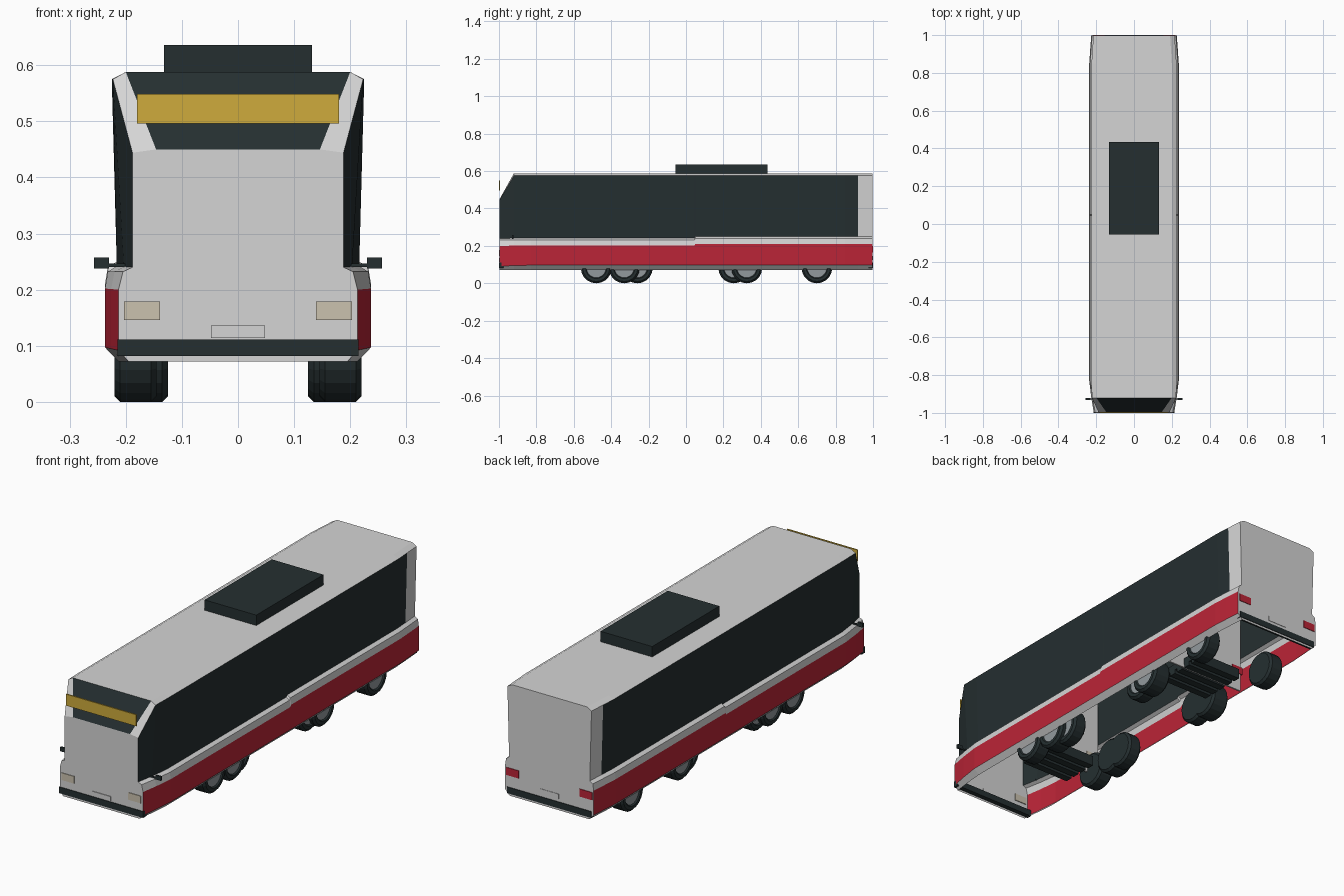
import bpy, bmesh, math
from mathutils import Matrix

if "Cube" in bpy.data.objects:
    bpy.data.objects.remove(bpy.data.objects["Cube"])


def mat(name, r, g, b):
    m = bpy.data.materials.new(name)
    m.diffuse_color = (r, g, b, 1)
    m.use_nodes = True
    m.node_tree.nodes["Principled BSDF"].inputs["Base Color"].default_value = m.diffuse_color
    return m


WHITE = mat("white_paint", .66, .66, .66)
DARK = mat("dark_glass", .018, .028, .030)
RED = mat("red_paint", .50, .018, .038)
YELLOW = mat("yellow_sign", .62, .41, .045)
BEIGE = mat("beige_lamp", .60, .54, .43)
GREY = mat("grey_hub", .29, .32, .34)


def finish(bm, name, mats):
    me = bpy.data.meshes.new(name)
    bmesh.ops.recalc_face_normals(bm, faces=bm.faces[:])
    bm.to_mesh(me)
    bm.free()
    for m in mats:
        me.materials.append(m)
    ob = bpy.data.objects.new(name, me)
    bpy.context.collection.objects.link(ob)
    return ob


def box(name, x, y, z, m):
    """Box from (min, max) ranges."""
    bm = bmesh.new()
    size = [b - a for a, b in (x, y, z)]
    mid = [(a + b) / 2 for a, b in (x, y, z)]
    bmesh.ops.create_cube(bm, size=1, matrix=Matrix.Translation(mid) @ Matrix.Diagonal((*size, 1)))
    return finish(bm, name, [m])


def pair(name, x, y, z, m):
    """Same box on both sides."""
    box(name + "_right", x, y, z, m)
    box(name + "_left", (-x[1], -x[0]), y, z, m)


# Body shell: half sections (x, z) from skirt to roof edge, open underneath
full = [(.213, .072), (.237, .097), (.237, .202), (.232, .232), (.216, .242),
        (.225, .575), (.2, .588)]
nose = [(.195, .072), (.213, .092), (.213, .2), (.205, .232), (.188, .24),
        (.188, .444), (.146, .45)]


def mix(t):
    return [(a[0] + (b[0] - a[0]) * t, a[1] + (b[1] - a[1]) * t) for a, b in zip(nose, full)]


def raised(sec, s=1.0):
    return [(x * s, z + (.008 if 2 <= i <= 4 else 0)) for i, (x, z) in enumerate(sec)]


brow = mix(.55)[:5] + [(.223, .575), (.2, .588)]
stations = [(-.997, nose), (-.92, brow), (-.83, full), (.045, full), (.05, raised(full)),
            (.85, raised(full)), (.92, raised(full, .98)), (.997, raised(full, .955))]

bm = bmesh.new()
rings = []
for y, sec in stations:
    pts = sec + [(-x, z) for x, z in reversed(sec)]
    rings.append([bm.verts.new((x, y, z)) for x, z in pts])
n = len(rings[0])
for s in range(len(rings) - 1):
    for i in range(n - 1):
        f = bm.faces.new((rings[s][i], rings[s + 1][i], rings[s + 1][i + 1], rings[s][i + 1]))
        row = min(i, n - 2 - i)
        if row == 1:                                   # side stripe
            f.material_index = 2
        elif row == 4 and s < len(rings) - 2:          # side windows
            f.material_index = 1
        elif row == 6 and s == 0:                      # windscreen
            f.material_index = 1
bm.faces.new(rings[0])
bm.faces.new(rings[-1])
finish(bm, "body_shell", [WHITE, DARK, RED])

# Inner bulkheads with their lamps
box("rear_bulkhead", (-.205, .205), (.49, .498), (.075, .57), WHITE)
box("front_bulkhead", (-.205, .205), (-.505, -.497), (.075, .45), WHITE)
pair("inner_tail_lamp", (.155, .215), (.495, .502), (.16, .195), RED)
pair("inner_headlamp", (.14, .203), (-.502, -.494), (.145, .18), BEIGE)

# Roof unit and destination sign
box("roof_unit", (-.132, .132), (-.055, .435), (.58, .636), DARK)
box("destination_sign", (-.18, .18), (-1, -.994), (.496, .549), YELLOW)

# Bumpers, lamps, plates
box("front_bumper", (-.215, .215), (-1, -.975), (.082, .111), DARK)
box("rear_bumper", (-.215, .215), (.975, 1), (.082, .111), DARK)
pair("headlamp", (.139, .203), (-1, -.993), (.146, .179), BEIGE)
pair("tail_lamp", (.155, .219), (.993, 1), (.165, .2), RED)
box("front_plate", (-.048, .048), (-1, -.993), (.114, .136), WHITE)
box("rear_plate", (-.048, .048), (.993, .999), (.125, .147), WHITE)

# Door mirrors on short arms
pair("mirror", (.23, .257), (-.931, -.922), (.238, .257), DARK)
pair("mirror_arm", (.2, .232), (-.929, -.924), (.24, .247), DARK)


# Wheels: dark tyre with a grey hub disc on the outside
def wheel(name, y, x0, x1):
    for side, tag in ((1, "right"), (-1, "left")):
        bm = bmesh.new()
        prof = [(x0, .055), (x0, .072), (x0 + .01, .082), (x1 - .01, .082),
                (x1, .072), (x1, .057), (x1 - .006, .052)]
        seg = 20
        rows = [[bm.verts.new((side * x, y + r * math.cos(2 * math.pi * k / seg),
                               .082 + r * math.sin(2 * math.pi * k / seg)))
                 for k in range(seg)] for x, r in prof]
        for a, b in zip(rows, rows[1:]):
            for k in range(seg):
                j = (k + 1) % seg
                bm.faces.new((a[k], a[j], b[j], b[k]))
        bm.faces.new(rows[0])
        bm.faces.new(rows[-1]).material_index = 1
        finish(bm, name + "_" + tag, [DARK, GREY])


for i, y in enumerate((-.48, .70)):
    wheel(f"outer_wheel_{i + 1}", y, .145, .22)
for i, y in enumerate((-.33, -.26, .255, .325)):
    wheel(f"inner_wheel_{i + 1}", y, .125, .195 + .02 * (i in (0, 3)))

# Ribbed underfloor units
for tag, y0, count in (("front", -.62, 4), ("rear", .35, 5)):
    for k in range(count):
        y = y0 + k * .05
        box(f"{tag}_underfloor_rib_{k + 1}", (-.125, .125), (y, y + .034), (.072, .1), DARK)
    box(f"{tag}_underfloor_unit", (-.125, .125), (y0, y0 + count * .05 - .016), (.09, .12), DARK)
